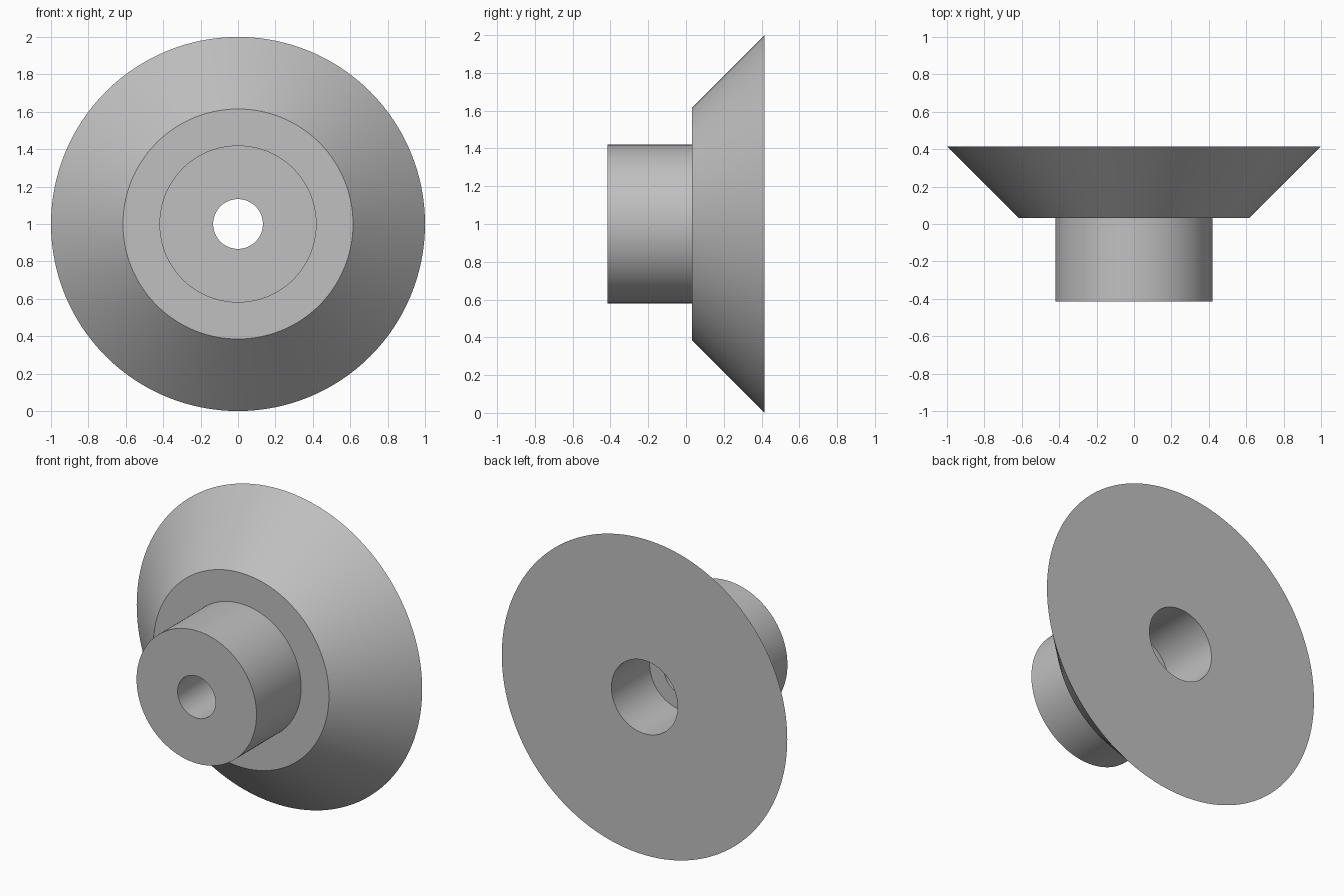
import bpy
import bmesh
from math import radians, tau
from mathutils import Matrix, Vector

cube = bpy.data.objects.get("Cube")
if cube:
    bpy.data.objects.remove(cube)

SEGMENTS = 128
AXIS_HEIGHT = 1.0

# Single grey metal
grey = bpy.data.materials.new("grey_metal")
grey.use_nodes = True
colour = (0.53, 0.53, 0.53, 1.0)
grey.diffuse_color = colour
grey.node_tree.nodes["Principled BSDF"].inputs["Base Color"].default_value = colour


def lathe(name, profile):
    """Revolve a closed (radius, y) profile about the horizontal y axis."""
    bm = bmesh.new()
    verts = [bm.verts.new((r, y, 0)) for r, y in profile]
    edges = [bm.edges.new((a, b)) for a, b in zip(verts, verts[1:] + verts[:1])]
    bmesh.ops.spin(bm, geom=verts + edges, cent=(0, 0, 0), axis=(0, 1, 0),
                   angle=tau, steps=SEGMENTS, use_duplicate=False)
    bmesh.ops.remove_doubles(bm, verts=bm.verts, dist=0.0001)
    bmesh.ops.recalc_face_normals(bm, faces=bm.faces)
    bmesh.ops.transform(bm, verts=bm.verts,
                        matrix=Matrix.Translation(Vector((0, 0, AXIS_HEIGHT))))
    mesh = bpy.data.meshes.new(name)
    bm.to_mesh(mesh)
    bm.free()
    mesh.materials.append(grey)
    obj = bpy.data.objects.new(name, mesh)
    bpy.context.collection.objects.link(obj)
    bpy.ops.object.select_all(action="DESELECT")
    obj.select_set(True)
    bpy.context.view_layer.objects.active = obj
    bpy.ops.object.shade_smooth_by_angle(angle=radians(30))
    return obj


# Hub and conical flange in one turned piece, with a stepped bore
front, shoulder, back = -0.415, 0.032, 0.415
bore, counterbore = 0.133, 0.232
lathe("flanged_hub", [
    (bore, front), (0.42, front), (0.42, shoulder), (0.615, shoulder),
    (1.0, back), (counterbore, back), (counterbore, shoulder), (bore, shoulder),
])
